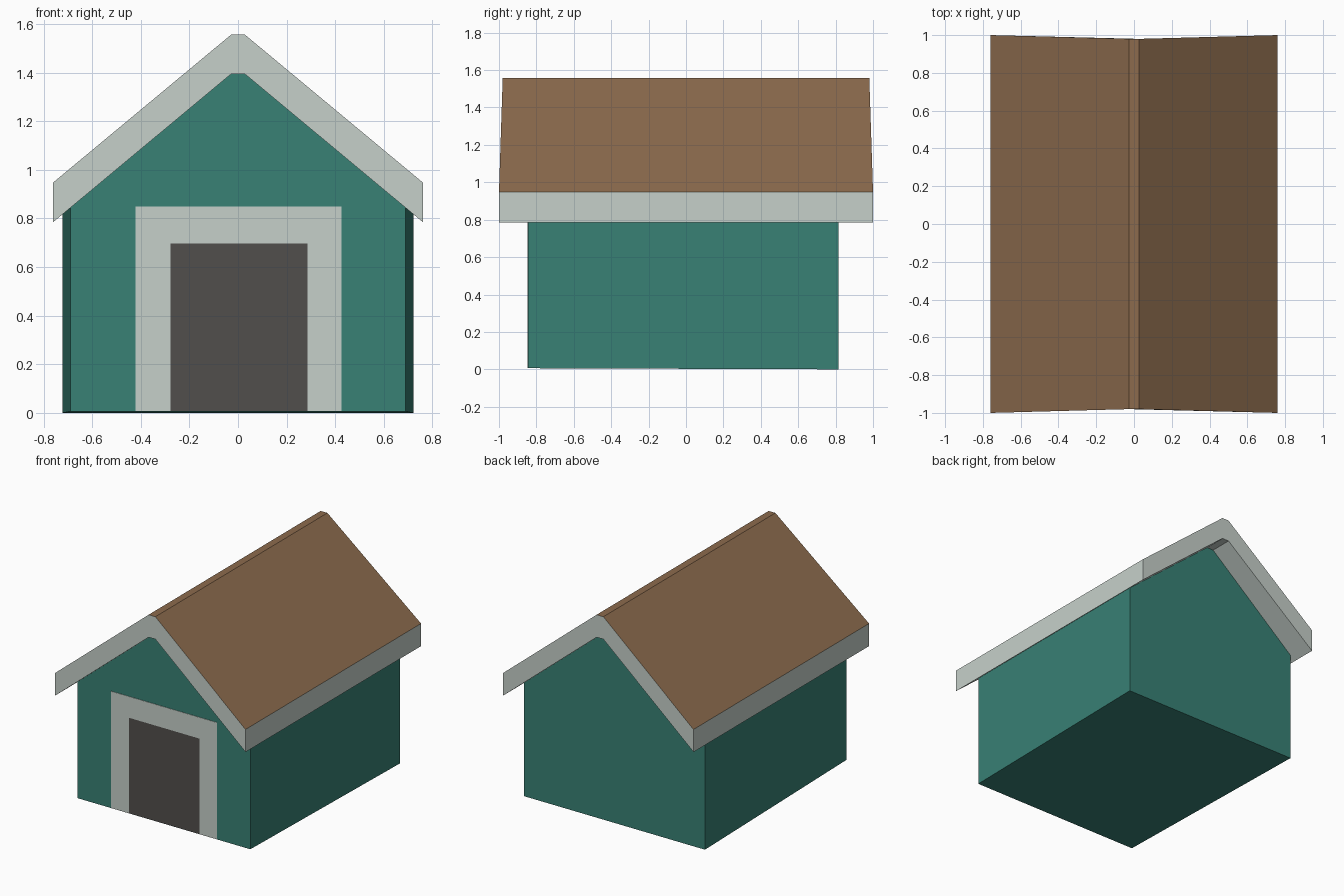
import bpy
import bmesh

if "Cube" in bpy.data.objects:
    bpy.data.objects.remove(bpy.data.objects["Cube"])


def material(name, rgb):
    """Flat colour given in sRGB 0-255, stored as linear."""
    lin = []
    for c in rgb:
        c /= 255
        lin.append(c / 12.92 if c < 0.04045 else ((c + 0.055) / 1.055) ** 2.4)
    m = bpy.data.materials.new(name)
    m.diffuse_color = (*lin, 1)
    m.use_nodes = True
    m.node_tree.nodes["Principled BSDF"].inputs["Base Color"].default_value = m.diffuse_color
    return m


teal = material("teal wall", (56, 129, 117))
pale = material("pale trim", (198, 208, 202))
brown = material("brown roof", (140, 107, 77))
dark = material("dark doorway", (81, 78, 76))


def loft(name, front, back, mats):
    """Closed solid between two matching outlines of (x, y, z) points."""
    bm = bmesh.new()
    a = [bm.verts.new(p) for p in front]
    b = [bm.verts.new(p) for p in back]
    bm.faces.new(a)
    bm.faces.new(b[::-1])
    n = len(a)
    for i in range(n):
        j = (i + 1) % n
        bm.faces.new((a[i], b[i], b[j], a[j]))
    bmesh.ops.recalc_face_normals(bm, faces=bm.faces)
    # second material, if any, goes on the upward faces
    if len(mats) > 1:
        for f in bm.faces:
            f.normal_update()
            f.material_index = int(f.normal.z > 0.3)
    me = bpy.data.meshes.new(name)
    bm.to_mesh(me)
    bm.free()
    for m in mats:
        me.materials.append(m)
    ob = bpy.data.objects.new(name, me)
    bpy.context.collection.objects.link(ob)
    return ob


def mirrored(half):
    """Complete a right-hand half outline across x = 0."""
    return half + [(-x, y, z) for x, y, z in reversed(half)]


# Body: gabled block, slightly wider at the back, tucked into the roof
def wall(w, y, z0):
    eave = 1.395 - (w - 0.03) * 0.836 + 0.005
    return mirrored([(w, y, z0), (w, y, eave), (0.03, y, 1.40)])


loft("house_body", wall(0.69, -0.845, 0.006), wall(0.722, 0.815, 0.0), [teal])


# Roof: thick folded slab, ends leaning in slightly towards the ridge
def roof_end(s):
    outer = [(0.76, s, 0.785), (0.76, s, 0.948), (0.027, s * 0.98, 1.557)]
    inner = [(-0.76, s, 0.785), (-0.027, s * 0.98, 1.395)]
    return (outer + [(-x, y, z) for x, y, z in reversed(outer[1:])]
            + inner + [(0.027, s * 0.98, 1.395)])


loft("roof", roof_end(-1), roof_end(1), [pale, brown])


# Door surround and doorway: thin painted plates on the front wall
def plate(name, outline, y, mat):
    loft(name, [(x, y, z) for x, z in outline],
         [(x, -0.843, z) for x, z in outline], [mat])


L, R, T, B = -0.277, 0.285, 0.697, 0.008
plate("door_frame", [(-0.421, B), (L, B), (L, T), (R, T), (R, B),
                     (0.426, B), (0.426, 0.85), (-0.421, 0.85)], -0.848, pale)
plate("doorway", [(L, B), (R, B), (R, T), (L, T)], -0.847, dark)
